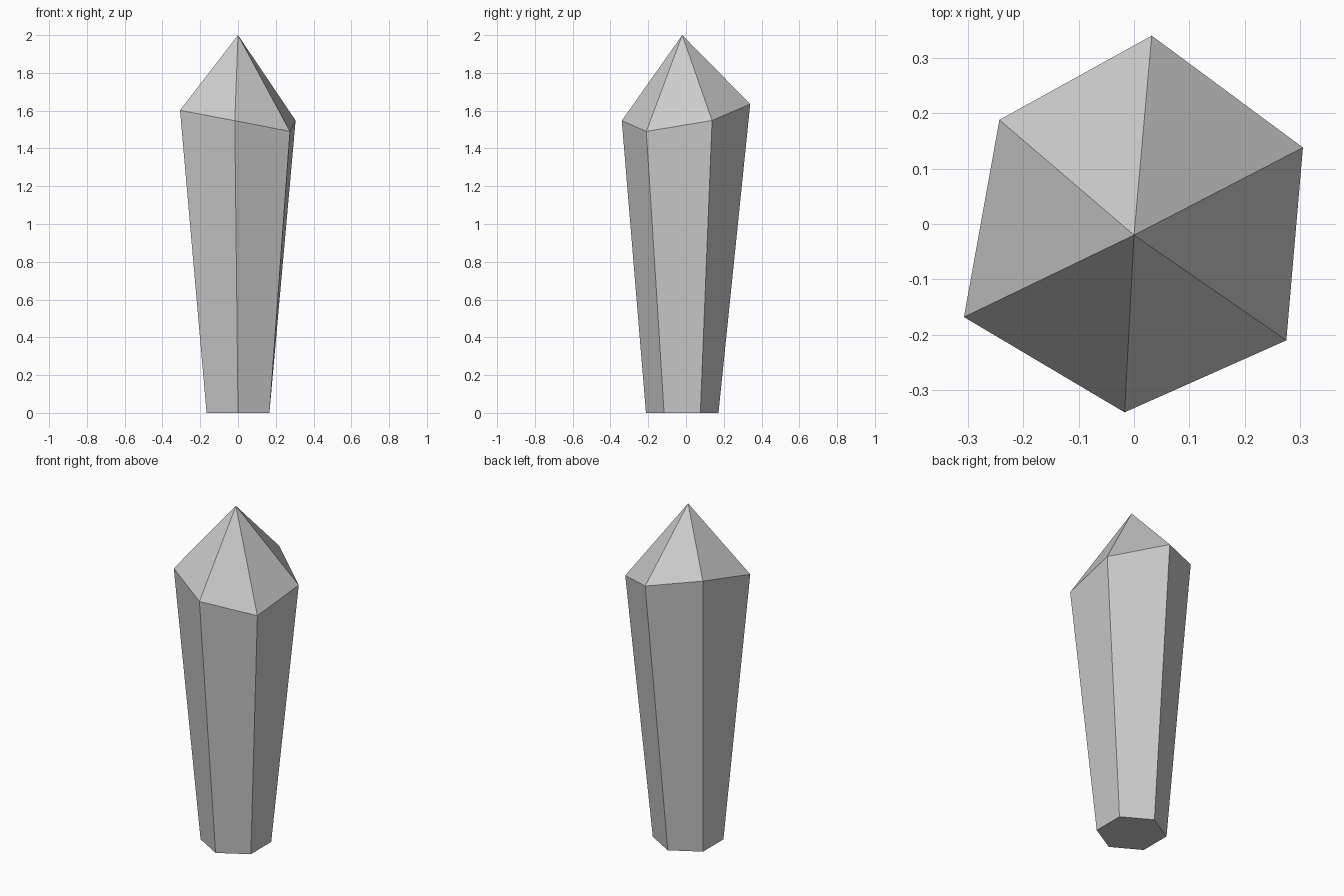
import bpy, bmesh
from math import sin, cos, radians

if "Cube" in bpy.data.objects:
    bpy.data.objects.remove(bpy.data.objects["Cube"])

CENTRE_Y = -0.02
BASE_RADIUS = 0.192

# Irregular, tilted shoulder ring, anticlockwise from the back corner
shoulder = [(0.032, 0.34, 1.635), (-0.243, 0.188, 1.68), (-0.307, -0.168, 1.602),
            (-0.017, -0.34, 1.547), (0.275, -0.21, 1.49), (0.305, 0.138, 1.548)]

bm = bmesh.new()

# Regular hexagonal foot
foot = []
for i in range(6):
    a = radians(90 + 60 * i)
    foot.append(bm.verts.new((BASE_RADIUS * cos(a), CENTRE_Y + BASE_RADIUS * sin(a), 0)))
ring = [bm.verts.new(p) for p in shoulder]
tip = bm.verts.new((0, CENTRE_Y, 2))

# Bottom cap, flared sides and pointed top
bm.faces.new(foot[::-1])
for i in range(6):
    j = (i + 1) % 6
    bm.faces.new((foot[i], foot[j], ring[j], ring[i]))
    bm.faces.new((ring[i], ring[j], tip))

bmesh.ops.recalc_face_normals(bm, faces=bm.faces[:])
mesh = bpy.data.meshes.new("crystal")
bm.to_mesh(mesh)
bm.free()
bpy.context.collection.objects.link(bpy.data.objects.new("crystal", mesh))
